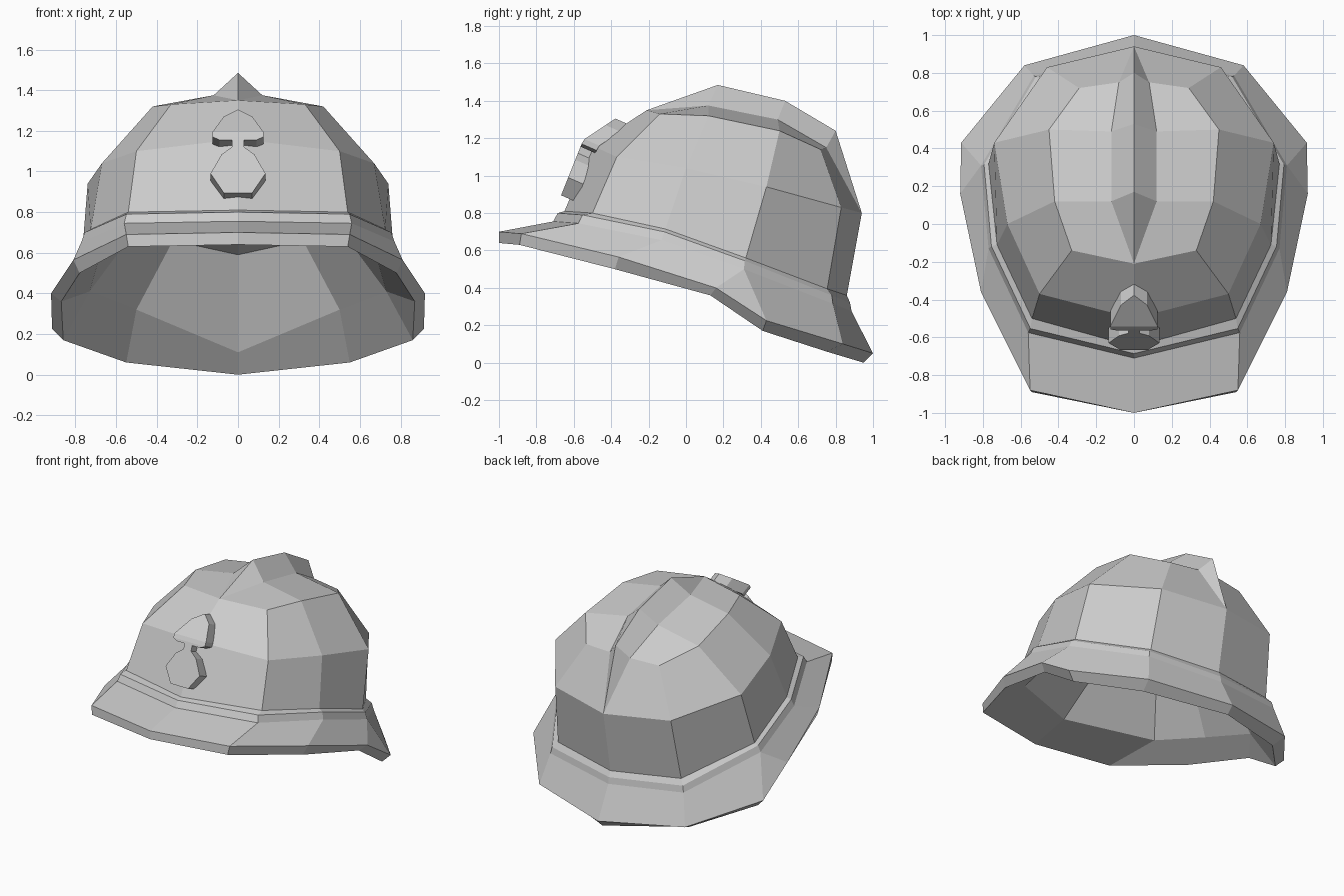
import bpy
import bmesh

old = bpy.data.objects.get("Cube")
if old:
    bpy.data.objects.remove(old, do_unlink=True)

grey = bpy.data.materials.new("plain_grey")
grey.use_nodes = True
colour = (0.6, 0.6, 0.6, 1)
grey.diffuse_color = colour
grey.node_tree.nodes["Principled BSDF"].inputs["Base Color"].default_value = colour


def stations(points):
    """Give every half ring seven stations by doubling the side point."""
    return points[:4] + points[3:]


def loft_mirrored(name, rings, extra_faces=()):
    """Loft half rings, front to back, and mirror them across x."""
    bm = bmesh.new()
    shared = {}

    def vertex(point, side):
        x, y, z = point
        key = (round(x * side, 4) + 0.0, round(y, 4), round(z, 4))
        if key not in shared:
            shared[key] = bm.verts.new(key)
        return shared[key]

    def add_face(points, side):
        corners = list(dict.fromkeys(vertex(p, side) for p in points))
        if len(corners) > 2 and not bm.faces.get(corners):
            bm.faces.new(corners)

    for side in (1, -1):
        for low, high in zip(rings, rings[1:]):
            for i in range(len(low) - 1):
                add_face((low[i], low[i + 1], high[i + 1], high[i]), side)
        for points in extra_faces:
            add_face(points, side)

    bmesh.ops.recalc_face_normals(bm, faces=bm.faces)
    mesh = bpy.data.meshes.new(name)
    bm.to_mesh(mesh)
    bm.free()
    mesh.materials.append(grey)
    obj = bpy.data.objects.new(name, mesh)
    bpy.context.collection.objects.link(obj)
    return obj


# Brim: lower and upper outer edges
brim_low = [(0, -1, .64), (.54, -.89, .63), (.78, -.38, .5), (.87, .13, .36),
            (.86, .41, .17), (.55, .75, .06), (0, .95, 0)]
brim_top = [(0, -1, .7), (.55, -.88, .69), (.81, -.36, .565), (.92, .16, .4),
            (.915, .43, .225), (.58, .84, .1), (0, 1, .05)]

# Band around the foot of the crown, leaning in slightly
band_low = stations([(0, -.71, .755), (.56, -.575, .745), (.77, -.13, .655),
                     (.81, .31, .5), (.53, .785, .315), (0, .885, .275)])
band_top = [(x * .98, y * .98 + .01, z + .045) for x, y, z in band_low]

# Crown
crown_foot = stations([(0, -.65, .81), (.54, -.5, .8), (.725, -.11, .715),
                       (.77, .32, .56), (.49, .755, .395), (0, .86, .36)])
crown_mid = stations([(0, -.5, 1.16), (.5, -.37, 1.1), (.67, 0, 1.04),
                      (.74, .43, .94), (.46, .83, .83), (0, .94, .8)])

# Raised comb along the top
comb_front = (0, -.21, 1.35)
comb_rear = (.08, .75, 1.15)
comb_tip = (0, .8, 1.24)
crown_top = stations([comb_front, (.33, -.14, 1.33), (.42, .12, 1.32),
                      (.45, .5, 1.24), (.29, .72, 1.14), comb_rear])
comb_base = stations([comb_front, comb_front, (.12, .12, 1.375),
                      (.12, .49, 1.3), comb_rear, comb_rear])
comb_peak = stations([comb_front, comb_front, (0, .17, 1.485),
                      (0, .53, 1.4), comb_tip, comb_tip])

# Lining: thick inside walls leaning in to a flat sloping roof
lining_foot = stations([(0, -.71, .7), (.55, -.45, .63), (.69, -.1, .55),
                        (.73, .31, .41), (.5, .63, .32), (0, .84, .11)])
lining_mid = stations([(0, -.32, .96), (.36, -.2, .92), (.45, .04, .86),
                       (.47, .32, .76), (.32, .57, .66), (0, .66, .59)])
lining_roof = [(0, .17, .8)] * len(lining_mid)

loft_mirrored(
    "helmet_shell",
    [lining_roof, lining_mid, lining_foot, brim_low, brim_top,
     band_low, band_top, crown_foot, crown_mid, crown_top, comb_base, comb_peak],
    [(comb_rear, comb_tip, crown_mid[-1])],
)

# Front badge: half widths and heights, bent where the crown bends
outline = [(0, 1.305), (.07, 1.27), (.125, 1.195), (.125, 1.17), (.09, 1.155),
           (.03, 1.155), (.03, 1.12), (.08, 1.085), (.135, .99), (.07, .895),
           (0, .895)]
bend = 1.19
rows = []
for width, z in outline:
    slope = 1.5 if z > bend else .4
    y = -.55 + slope * (z - bend)
    back_y, back_z = y + .08, z - .035
    rows.append([(0, y, z), (width, y, z), (width, back_y, back_z), (0, back_y, back_z)])
loft_mirrored("front_badge", rows)
